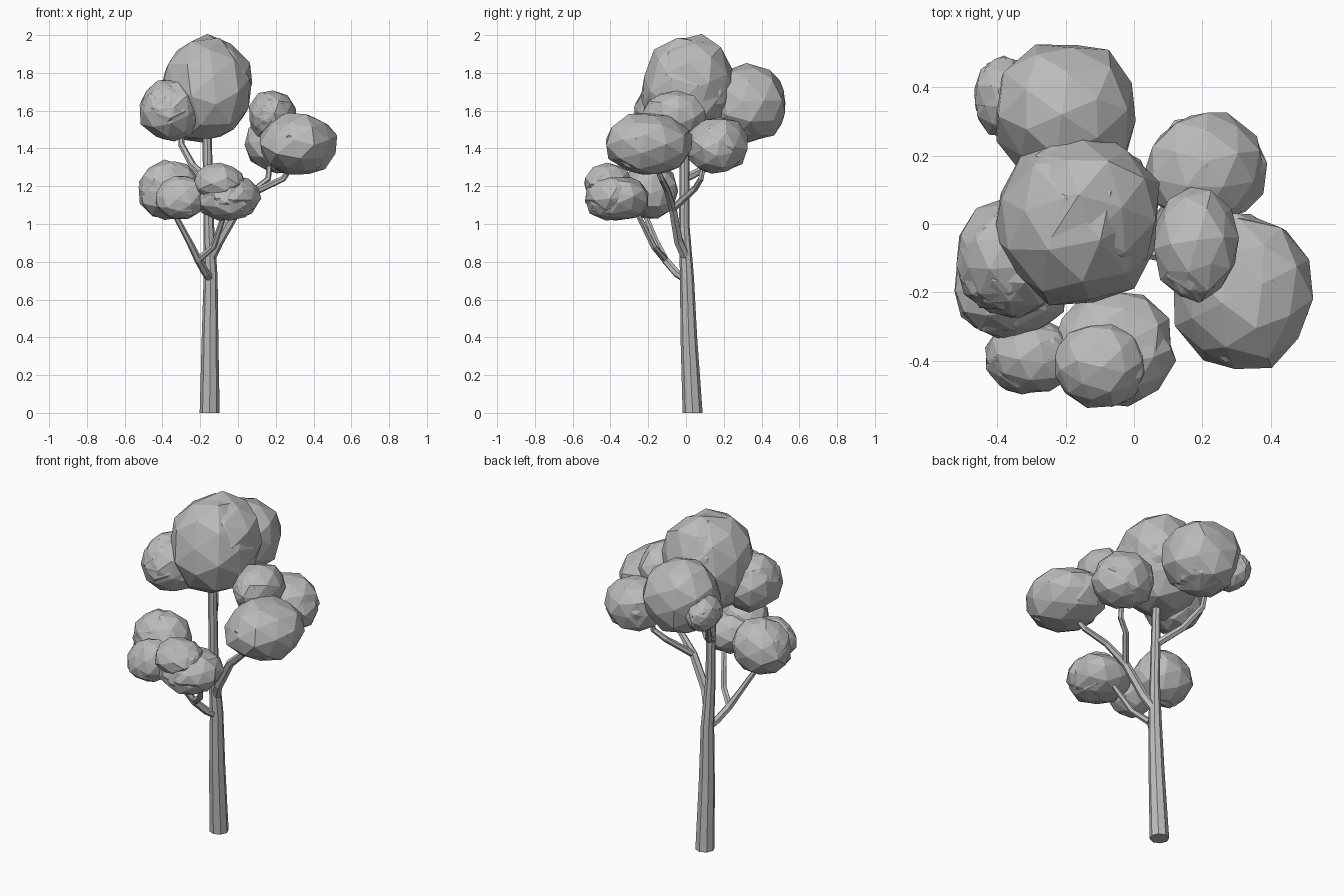
import bpy, bmesh, math, random
from mathutils import Vector, Matrix, Euler

cube = bpy.data.objects.get("Cube")
if cube:
    bpy.data.objects.remove(cube)

GREY = (0.5, 0.5, 0.5, 1)
mat = bpy.data.materials.new("plain grey")
mat.use_nodes = True
mat.diffuse_color = GREY
mat.node_tree.nodes["Principled BSDF"].inputs["Base Color"].default_value = GREY


def finish(bm, name):
    bmesh.ops.recalc_face_normals(bm, faces=bm.faces)
    mesh = bpy.data.meshes.new(name)
    bm.to_mesh(mesh)
    bm.free()
    mesh.materials.append(mat)
    obj = bpy.data.objects.new(name, mesh)
    bpy.context.collection.objects.link(obj)


def limb(name, points, radii, sides=6):
    """Faceted tube that tapers along a path."""
    bm = bmesh.new()
    pts = [Vector(p) for p in points]
    rings = []
    for i, (p, r) in enumerate(zip(pts, radii)):
        along = pts[min(i + 1, len(pts) - 1)] - pts[max(i - 1, 0)]
        if i == 0 and p.z == 0:
            along = Vector((0, 0, 1))
        turn = Vector((0, 0, 1)).rotation_difference(along)
        ring = []
        for k in range(sides):
            a = math.tau * k / sides
            ring.append(bm.verts.new(p + turn @ Vector((r * math.cos(a), r * math.sin(a), 0))))
        rings.append(ring)
    for low, high in zip(rings, rings[1:]):
        for k in range(sides):
            n = (k + 1) % sides
            bm.faces.new((low[k], low[n], high[n], high[k]))
    bm.faces.new(rings[0])
    bm.faces.new(rings[-1])
    finish(bm, name)


def foliage(name, centre, size, seed, shells=3):
    """Clump of overlapping, slightly shifted faceted shells that leave ledges."""
    rng = random.Random(seed)
    bm = bmesh.new()
    c, s = Vector(centre), Vector(size)
    for i in range(shells):
        made = bmesh.ops.create_icosphere(bm, subdivisions=2, radius=1)["verts"]
        spin = Euler([rng.uniform(0, math.tau) for _ in range(3)]).to_matrix()
        shift = Vector([rng.uniform(-1, 1) for _ in range(3)]) * (0.13 if i else 0.0)
        grow = 1.0 if i == 0 else 0.9
        for v in made:
            d = spin @ v.co * grow * rng.uniform(0.93, 1.04) + shift
            v.co = c + Vector((d.x * s.x, d.y * s.y, d.z * s.z))
    finish(bm, name)


# Trunk
limb("trunk", [(-0.15, 0.035, 0), (-0.148, 0.015, 0.4), (-0.145, 0.005, 0.72),
               (-0.155, -0.01, 1.0), (-0.165, -0.005, 1.55)],
     [0.053, 0.044, 0.037, 0.028, 0.024], 8)

# Low front branch and its fork
fork = (-0.21, -0.11, 0.81)
limb("low_branch", [(-0.145, 0, 0.71), (-0.17, -0.05, 0.74), fork, (-0.26, -0.16, 0.91), (-0.34, -0.22, 1.06)],
     [0.024, 0.022, 0.021, 0.017, 0.014])
limb("low_branch_fork", [fork, (-0.13, -0.17, 0.88), (-0.07, -0.26, 1.06)], [0.019, 0.017, 0.014])

# Side branch and its fork
fork = (0.0, -0.07, 1.08)
limb("side_branch", [(-0.145, 0, 0.82), (-0.1, -0.04, 0.91), fork, (0.11, -0.1, 1.18), (0.24, -0.13, 1.24), (0.3, -0.17, 1.33)],
     [0.027, 0.026, 0.023, 0.018, 0.016, 0.013])
limb("side_branch_fork", [fork, (0.1, 0.05, 1.19), (0.16, 0.08, 1.24), (0.17, 0.1, 1.36)],
     [0.02, 0.017, 0.016, 0.013])

# High back branch
limb("back_branch", [(-0.165, -0.005, 1.24), (-0.24, 0.13, 1.31), (-0.3, 0.22, 1.42), (-0.3, 0.25, 1.52)],
     [0.022, 0.02, 0.017, 0.014])

# Leaf clumps: name, centre, half size
clumps = [
    ("crown_foliage", (-0.17, 0.01, 1.71), (0.25, 0.26, 0.285)),
    ("back_foliage", (-0.2, 0.33, 1.64), (0.22, 0.215, 0.215)),
    ("back_small_foliage", (-0.38, 0.37, 1.6), (0.09, 0.12, 0.11)),
    ("upper_right_foliage", (-0.36, -0.1, 1.6), (0.17, 0.18, 0.165)),
    ("lower_right_foliage", (-0.36, -0.19, 1.18), (0.175, 0.15, 0.165)),
    ("lower_right_small_foliage", (-0.3, -0.39, 1.14), (0.14, 0.11, 0.12)),
    ("lower_front_foliage", (-0.06, -0.36, 1.14), (0.185, 0.175, 0.125)),
    ("lower_front_cap_foliage", (-0.1, -0.41, 1.22), (0.14, 0.13, 0.105)),
    ("left_foliage", (0.32, -0.2, 1.42), (0.21, 0.24, 0.175)),
    ("left_back_foliage", (0.21, 0.16, 1.42), (0.18, 0.175, 0.155)),
    ("left_top_foliage", (0.18, -0.06, 1.575), (0.13, 0.17, 0.135)),
]
for seed, (name, centre, size) in enumerate(clumps):
    foliage(name, centre, size, seed + 3)
